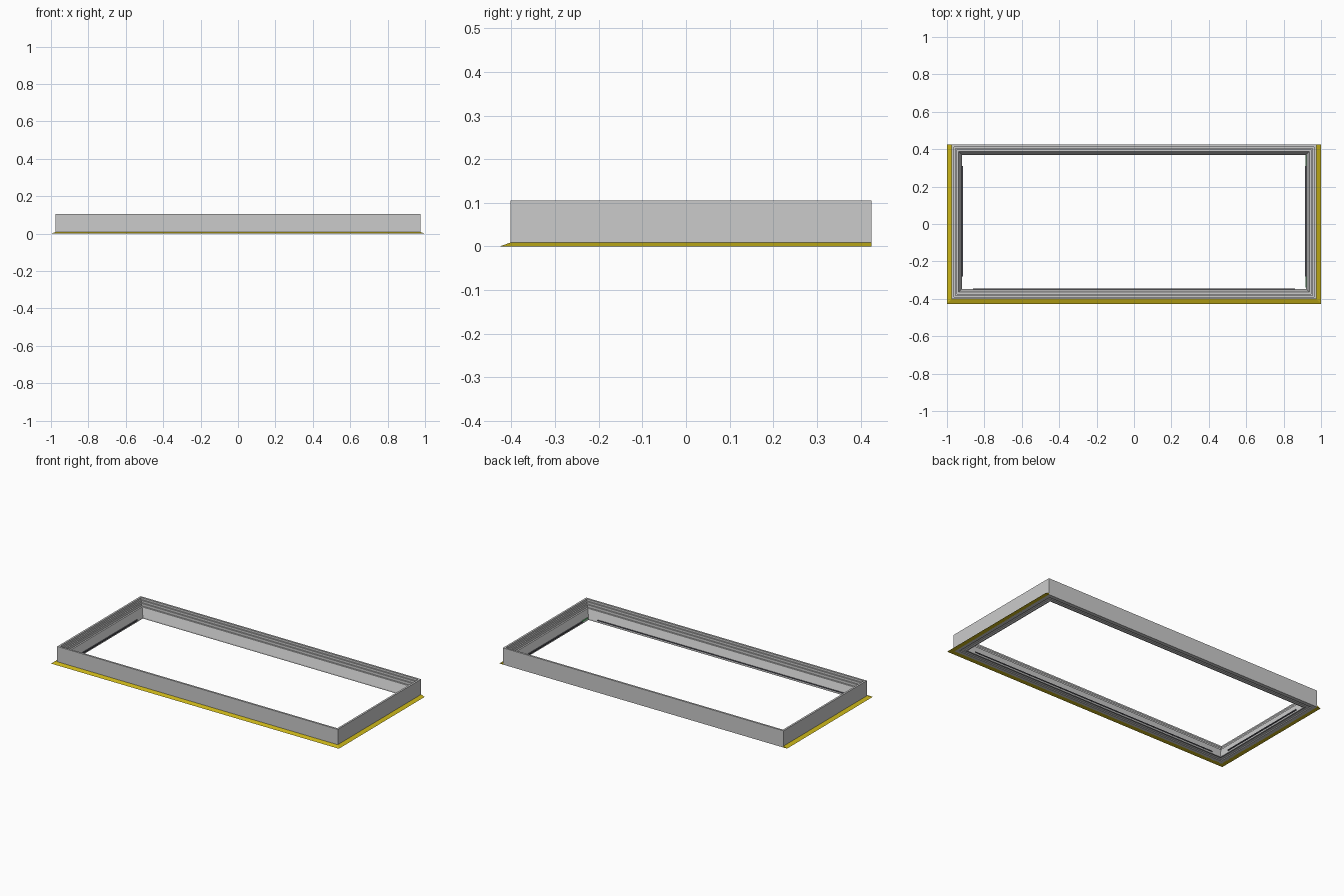
import bpy, bmesh

if "Cube" in bpy.data.objects:
    bpy.data.objects.remove(bpy.data.objects["Cube"])

X, Y0, Y1 = 0.975, -0.402, 0.425   # outer rectangle of the frame wall


def finish(name, bm, color=None):
    bmesh.ops.recalc_face_normals(bm, faces=bm.faces)
    me = bpy.data.meshes.new(name)
    bm.to_mesh(me)
    bm.free()
    ob = bpy.data.objects.new(name, me)
    bpy.context.collection.objects.link(ob)
    if color:
        mat = bpy.data.materials.new(name + "_colour")
        mat.diffuse_color = color
        mat.use_nodes = True
        mat.node_tree.nodes["Principled BSDF"].inputs["Base Color"].default_value = mat.diffuse_color
        me.materials.append(mat)
    return ob


def sweep(name, profile, corners, color=None, closed=True):
    """Sweep a closed (inset, z) profile through mitred corners.
    Each corner is (x, y, inset_dir_x, inset_dir_y)."""
    bm = bmesh.new()
    rings = [[bm.verts.new((x + d * dx, y + d * dy, z)) for d, z in profile]
             for x, y, dx, dy in corners]
    n = len(profile)
    spans = len(rings) if closed else len(rings) - 1
    for i in range(spans):
        a, b = rings[i], rings[(i + 1) % len(rings)]
        for j in range(n):
            k = (j + 1) % n
            bm.faces.new((a[j], a[k], b[k], b[j]))
    if not closed:
        bm.faces.new(rings[0])
        bm.faces.new(rings[-1])
    return finish(name, bm, color)


def box(name, lo, hi, color=None):
    bm = bmesh.new()
    bmesh.ops.create_cube(bm, size=1)
    for v in bm.verts:
        v.co = [lo[i] + (v.co[i] + 0.5) * (hi[i] - lo[i]) for i in range(3)]
    return finish(name, bm, color)


# stepped wall with a sloping inner lip
wall = [(0, 0), (0, 0.105), (0.012, 0.105), (0.012, 0.092), (0.020, 0.092),
        (0.020, 0.078), (0.028, 0.078), (0.028, 0.062), (0.038, 0.062),
        (0.055, 0.008), (0.055, 0.0), (0.046, 0.0), (0.046, 0.006),
        (0.024, 0.006), (0.024, 0.0)]
loop = [(-X, Y0, 1, 1), (X, Y0, -1, 1), (X, Y1, -1, -1), (-X, Y1, 1, -1)]
sweep("frame_wall", wall, loop)

# yellow wedge trim on the left, front and right only
trim = [(-0.025, 0), (0, 0.009), (0.004, 0.009), (0.004, 0)]
path = [(-X, Y1, 1, 0), (-X, Y0, 1, 1), (X, Y0, -1, 1), (X, Y1, -1, 0)]
sweep("base_trim", trim, path, (0.60, 0.47, 0.01, 1), closed=False)

# dark strips along the inner edge, stopping short of the corners
dark = (0.10, 0.10, 0.12, 1)
box("front_strip", (-0.86, -0.350, 0.010), (0.86, -0.345, 0.016), dark)
for side, s in (("left", -1), ("right", 1)):
    xs = sorted((s * 0.915, s * 0.922))
    box(side + "_strip", (xs[0], -0.28, 0.010), (xs[1], 0.31, 0.016), dark)

# small green connectors at the right-hand corners
for name, y0, y1 in (("rear", 0.31, 0.37), ("front", -0.34, -0.28)):
    box(name + "_connector", (0.918, y0, 0.010), (0.926, y1, 0.018),
        (0.15, 0.50, 0.20, 1))
